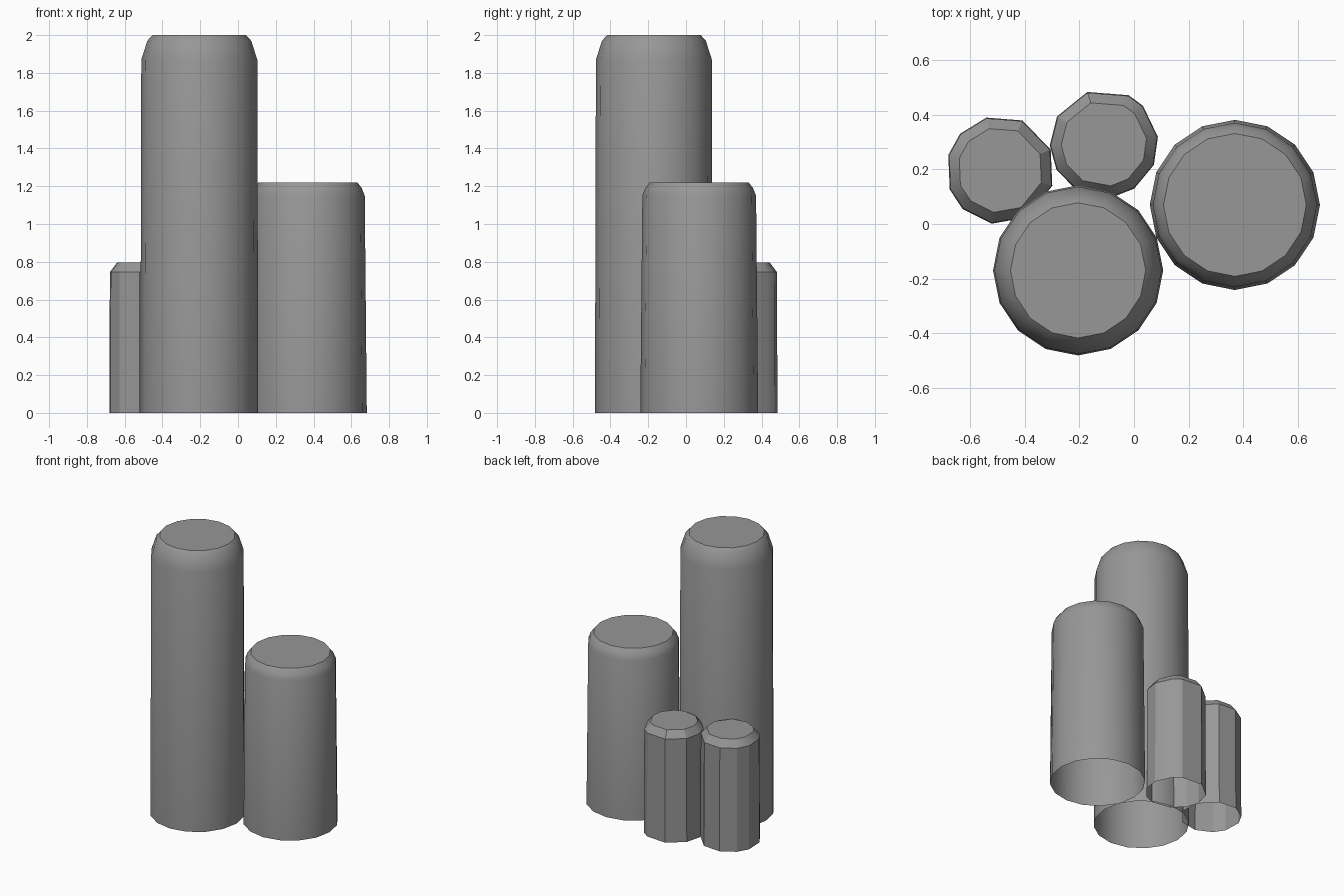
import bpy, bmesh, math

if "Cube" in bpy.data.objects:
    bpy.data.objects.remove(bpy.data.objects["Cube"])

stone = bpy.data.materials.new("dark_grey")
stone.diffuse_color = (0.31, 0.31, 0.31, 1)
stone.use_nodes = True
stone.node_tree.nodes["Principled BSDF"].inputs["Base Color"].default_value = stone.diffuse_color


def column(name, cx, cy, angles, profile, crease):
    """Open-bottomed column: rings of (radius, z) capped by a flat top."""
    bm = bmesh.new()
    rings = [[bm.verts.new((cx + r * math.cos(math.radians(a)),
                            cy + r * math.sin(math.radians(a)), z)) for a in angles]
             for r, z in profile]
    n = len(angles)
    for lo, hi in zip(rings, rings[1:]):
        for i in range(n):
            j = (i + 1) % n
            bm.faces.new((lo[i], lo[j], hi[j], hi[i]))
    bm.faces.new(rings[-1])
    bmesh.ops.reverse_faces(bm, faces=bm.faces[:])
    mesh = bpy.data.meshes.new(name)
    bm.to_mesh(mesh)
    bm.free()
    mesh.materials.append(stone)
    ob = bpy.data.objects.new(name, mesh)
    bpy.context.collection.objects.link(ob)
    bpy.ops.object.select_all(action='DESELECT')
    ob.select_set(True)
    bpy.context.view_layer.objects.active = ob
    bpy.ops.object.shade_smooth_by_angle(angle=math.radians(crease))


even = [i * 360 / 16 + 90 for i in range(16)]

# Two large columns with rounded rims
column("tall_column", -0.205, -0.17, even,
       [(0.312, 0), (0.307, 1.87), (0.275, 1.97), (0.248, 2.0)], 40)
column("medium_column", 0.37, 0.07, even,
       [(0.312, 0), (0.301, 1.15), (0.285, 1.19), (0.262, 1.22)], 40)

# Two small columns with uneven sides and chamfered rims
small = [(0.199, 0), (0.196, 0.745), (0.157, 0.795)]
column("small_left_column", -0.49, 0.198,
       [-159, -134, -99, -61, -17, 22, 66, 105, 138, 164], small, 28)
column("small_back_column", -0.11, 0.295,
       [-178, -151, -120, -81, -56, -23, 7, 44, 63, 108, 150], small, 28)
